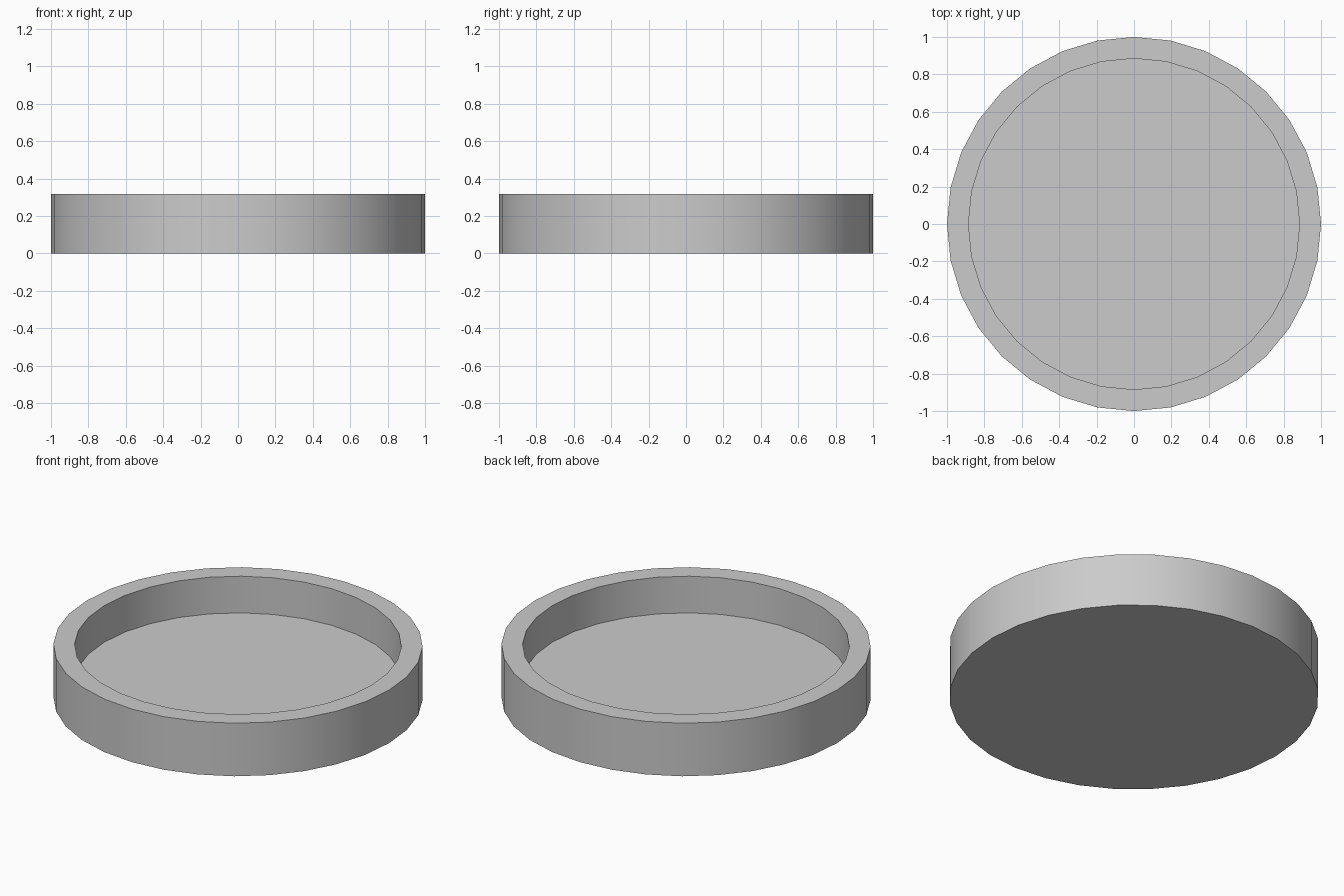
import bpy, bmesh, math

if "Cube" in bpy.data.objects:
    bpy.data.objects.remove(bpy.data.objects["Cube"])

SIDES = 32
R_OUT, R_IN = 1.0, 0.885
HEIGHT, FLOOR = 0.317, 0.098

bm = bmesh.new()


def ring(radius, z):
    return [bm.verts.new((radius * math.cos(2 * math.pi * i / SIDES),
                          radius * math.sin(2 * math.pi * i / SIDES), z))
            for i in range(SIDES)]


# Profile from the underside, up the outer wall, over the rim, down to the floor
rings = [ring(R_OUT, 0), ring(R_OUT, HEIGHT), ring(R_IN, HEIGHT), ring(R_IN, FLOOR)]
for a, b in zip(rings, rings[1:]):
    for i in range(SIDES):
        j = (i + 1) % SIDES
        bm.faces.new((a[i], a[j], b[j], b[i]))

# Underside and dish floor
bm.faces.new(rings[0][::-1])
bm.faces.new(rings[-1])

mesh = bpy.data.meshes.new("round_tray")
bm.to_mesh(mesh)
bm.free()
tray = bpy.data.objects.new("round_tray", mesh)
bpy.context.collection.objects.link(tray)

# Smooth walls, sharp rims
bpy.context.view_layer.objects.active = tray
tray.select_set(True)
bpy.ops.object.shade_smooth_by_angle(angle=math.radians(30))
